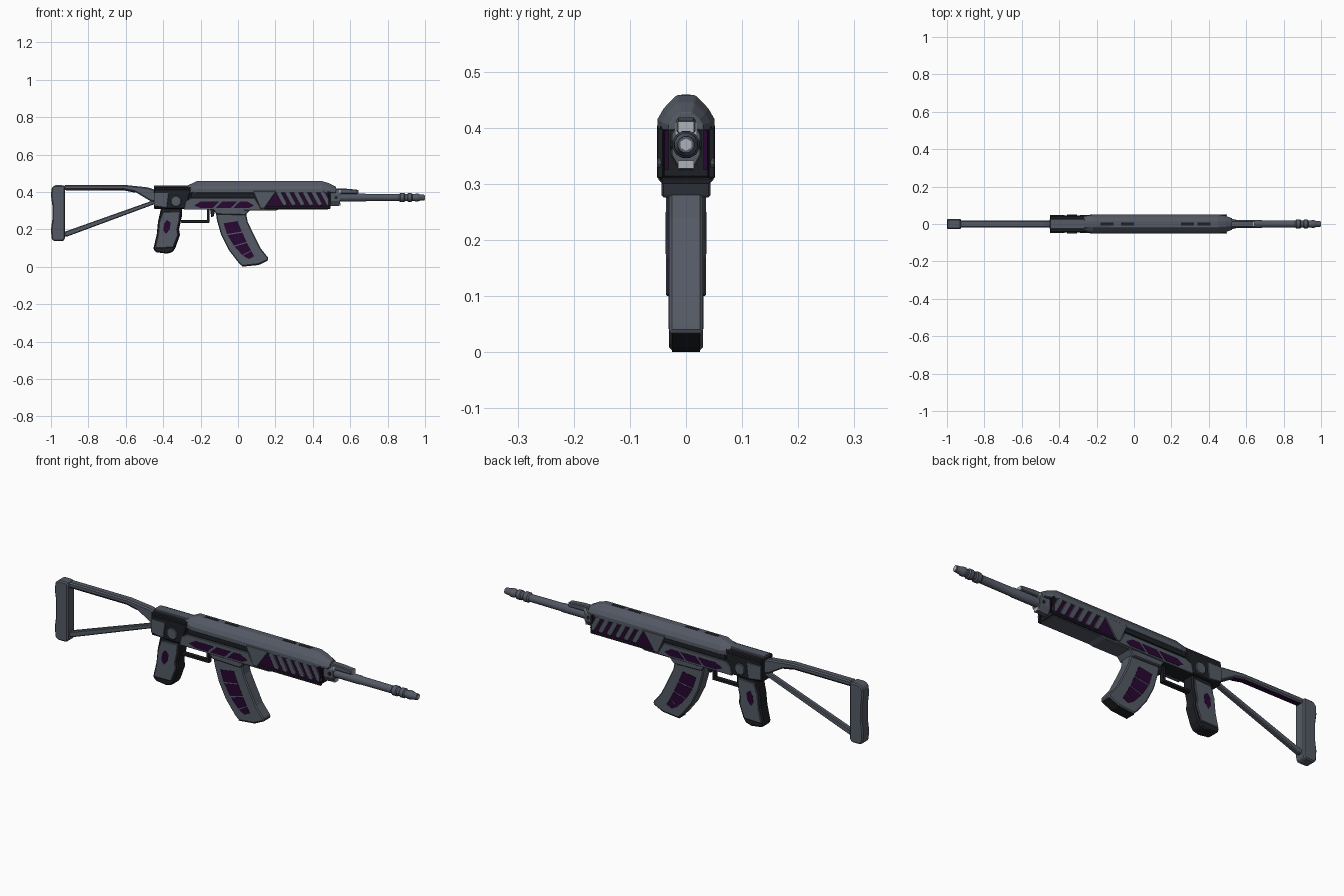
import bpy
import bmesh
import math

default_cube = bpy.data.objects.get("Cube")
if default_cube:
    bpy.data.objects.remove(default_cube, do_unlink=True)


def make_material(name, red, green, blue):
    material = bpy.data.materials.new(name)
    material.use_nodes = True
    colour = (red, green, blue, 1)
    material.diffuse_color = colour
    material.node_tree.nodes["Principled BSDF"].inputs["Base Color"].default_value = colour
    return material


GREY = make_material("slate grey", .088, .1, .128)
DARK = make_material("near black", .013, .014, .018)
PURPLE = make_material("deep purple", .021, .002, .032)
LIGHT = make_material("light steel", .42, .44, .48)


def finish(name, bm, material, bevel=0):
    bmesh.ops.recalc_face_normals(bm, faces=bm.faces)
    mesh = bpy.data.meshes.new(name)
    bm.to_mesh(mesh)
    bm.free()
    mesh.materials.append(material)
    part = bpy.data.objects.new(name, mesh)
    bpy.context.collection.objects.link(part)
    if bevel:
        modifier = part.modifiers.new("edge bevel", "BEVEL")
        modifier.width = bevel
        modifier.segments = 1
        modifier.limit_method = "ANGLE"
    return part


def add_prism(bm, outline, near, far):
    """Extrude an (x, z) outline between two y positions."""
    face = bm.faces.new([bm.verts.new((x, near, z)) for x, z in outline])
    result = bmesh.ops.extrude_face_region(bm, geom=[face])
    moved = [item for item in result["geom"] if isinstance(item, bmesh.types.BMVert)]
    bmesh.ops.translate(bm, verts=moved, vec=(0, far - near, 0))


def slab(name, outline, half_width, material, bevel=.004):
    bm = bmesh.new()
    add_prism(bm, outline, -half_width, half_width)
    return finish(name, bm, material, bevel)


def side_plates(name, outlines, inner, outer, material, bevel=0):
    """Matching plates on the left and right flanks."""
    bm = bmesh.new()
    for outline in outlines:
        for side in (-1, 1):
            add_prism(bm, outline, side * inner, side * outer)
    return finish(name, bm, material, bevel)


def box(left, right, low, high):
    return [(left, low), (right, low), (right, high), (left, high)]


def ellipse(x, z, width, height, sides):
    angles = [math.tau * (i + .5) / sides for i in range(sides)]
    return [(x + width * math.cos(a), z + height * math.sin(a)) for a in angles]


def loft(name, rings, material, bevel=0):
    """Skin a list of equally sized closed rings."""
    bm = bmesh.new()
    loops = [[bm.verts.new(point) for point in ring] for ring in rings]
    count = len(loops[0])
    for first, second in zip(loops, loops[1:]):
        for i in range(count):
            j = (i + 1) % count
            bm.faces.new((first[i], first[j], second[j], second[i]))
    bm.faces.new(loops[0])
    bm.faces.new(loops[-1])
    return finish(name, bm, material, bevel)


def lathe(name, profile, height, sides, material, stretch=1):
    rings = [[(x, y, z) for y, z in ellipse(0, height, r, r * stretch, sides)]
             for x, r in profile]
    return loft(name, rings, material)


# Receiver and handguard core
slab("receiver_core", box(-.45, .49, .31, .41), .042, DARK)
slab("rear_block", [(-.45, .32), (-.38, .31), (-.28, .31), (-.25, .415), (-.45, .415)], .046, DARK)
slab("lower_handguard", [(.03, .3), (.2, .3), (.22, .307), (.485, .307), (.485, .325), (.03, .325)],
     .046, GREY)


# Faceted top cover, tapering at both ends
def cover_ring(x, spread, low, shoulder, top):
    half = [(.051, low), (.051, shoulder), (.04, shoulder + .45 * (top - shoulder)), (.017, top)]
    right = [(x, y * spread, z) for y, z in half]
    return right + [(x, -y, z) for x, y, z in reversed(right)]


cover_shape = [(-.27, .8, .425, .434), (-.22, .98, .415, .458), (.45, 1, .415, .458),
               (.49, .85, .41, .445), (.525, .6, .405, .427)]
loft("top_cover", [cover_ring(x, spread, .395, shoulder, top)
                   for x, spread, shoulder, top in cover_shape], GREY, .002)
slab("rear_rail", box(-.45, -.25, .405, .426), .045, DARK)
slab("rail_spine", box(-.45, -.24, .42, .435), .026, GREY, .003)
for number, start in enumerate((-.18, -.07, .25, .34)):
    slab("cover_slot_%d" % number, box(start, start + .07, .455, .459), .008, DARK, 0)

# Receiver flank plates
side_plates("rear_side_plate", [[(-.45, .325), (-.38, .315), (-.37, .395), (-.45, .395)]],
            .044, .049, GREY, .002)
side_plates("selector_disc", [ellipse(-.332, .35, .03, .03, 8)], .044, .052, GREY, .003)
side_plates("lower_side_plate", [[(-.29, .305), (.125, .305), (.09, .368), (-.25, .368), (-.28, .35)]],
            .04, .049, GREY, .002)
side_plates("upper_side_strip", [box(-.25, .1, .372, .4)], .04, .047, DARK, .002)
side_plates("receiver_inlay", [
    [(-.235, .328), (-.2, .314), (-.135, .314), (-.1, .348), (-.2, .348)],
    [(-.12, .314), (-.04, .314), (-.005, .348), (-.085, .348)],
    [(-.025, .314), (.06, .314), (.085, .328), (.05, .348), (.01, .348)]],
    .045, .0505, PURPLE)

# Handguard flank with slanted bars
side_plates("handguard_wedge", [[(.08, .405), (.205, .405), (.14, .312), (.12, .312)]],
            .04, .052, GREY, .002)
side_plates("handguard_panel", [[(.14, .32), (.49, .32), (.49, .402), (.2, .402)]],
            .04, .046, PURPLE)
bars = []
for step in range(6):
    x = .203 + step * .047
    bars.append([(x, .394), (x + .01, .402), (x + .022, .402), (x + .03, .394),
                 (x + .06, .338), (x + .056, .328), (x + .042, .326), (x + .034, .332)])
side_plates("handguard_bar", bars, .044, .051, GREY, .002)
side_plates("handguard_rim", [box(.14, .492, .31, .321), box(.484, .494, .31, .4)],
            .04, .052, DARK, .002)
side_plates("handguard_front_slit", [box(.486, .4955, .325, .395)], .031, .038, PURPLE)

# Front block, gas tube and barrel
lathe("front_block", [(.48, .029), (.545, .027)], .37, 8, GREY, 1.75)
slab("gas_tube", [(.49, .39), (.64, .39), (.64, .412), (.57, .418), (.49, .418)], .017, GREY)
slab("gas_tube_cap", box(.637, .643, .392, .411), .014, LIGHT, 0)
slab("front_block_upper_face", box(.54, .548, .385, .41), .02, LIGHT, 0)
slab("front_block_lower_face", box(.54, .548, .327, .342), .014, LIGHT, 0)
side_plates("front_block_pin", [ellipse(.525, .37, .009, .009, 8)], .024, .028, DARK)
lathe("barrel", [(.48, .022), (.68, .022), (.685, .02), (.87, .019)], .37, 12, GREY)
lathe("muzzle_device", [(.86, .019), (.868, .025), (.888, .025), (.893, .02), (.905, .02),
                        (.91, .024), (.928, .024), (.933, .019), (.945, .019), (.95, .022),
                        (.965, .021), (.97, .018), (.998, .015)], .37, 12, GREY)
lathe("muzzle_tip", [(.99, .011), (1, .011)], .37, 6, LIGHT)

# Folding stock
slab("stock_butt", [(-.985, .137), (-.935, .137), (-.925, .15), (-.925, .43), (-.935, .436),
                    (-.98, .436), (-.997, .42), (-1, .38), (-.993, .33), (-.993, .25),
                    (-1, .2), (-.997, .15)], .028, GREY, .006)
slab("stock_upper_arm", [(-.93, .411), (-.61, .412), (-.55, .4), (-.47, .352), (-.44, .345),
                         (-.44, .41), (-.48, .424), (-.6, .437), (-.93, .437)], .019, GREY, .006)
slab("stock_arm_channel", [(-.92, .408), (-.61, .408), (-.55, .396), (-.55, .404), (-.61, .414),
                           (-.92, .414)], .012, PURPLE, 0)
slab("stock_lower_strut", [(-.93, .163), (-.91, .163), (-.44, .337), (-.44, .36), (-.49, .342),
                           (-.93, .186)], .012, GREY)

# Pistol grip
slab("grip_core", [(-.41, .32), (-.3, .32), (-.3, .27), (-.315, .2), (-.31, .17), (-.335, .1),
                   (-.35, .078), (-.38, .07), (-.44, .078), (-.453, .095), (-.435, .17),
                   (-.428, .24)], .03, DARK, .006)
side_plates("grip_panel", [[(-.402, .292), (-.31, .297), (-.313, .25), (-.325, .2), (-.32, .17),
                            (-.347, .102), (-.444, .1), (-.428, .17), (-.421, .24)]],
            .028, .036, GREY, .003)
side_plates("grip_inlay", [[(-.38, .25), (-.36, .235), (-.365, .2), (-.385, .175),
                            (-.4, .195), (-.395, .23)]], .034, .0368, PURPLE)

# Trigger guard and magazine catch
slab("guard_floor", box(-.305, -.153, .235, .249), .012, DARK, .002)
slab("guard_front", box(-.167, -.153, .24, .315), .012, DARK, .002)
slab("magazine_catch", [(-.15, .31), (-.12, .31), (-.13, .27), (-.143, .265)], .01, DARK, .002)

# Curved magazine and its well
slab("magazine_well", [(-.14, .315), (-.115, .28), (.04, .276), (.075, .315)], .044, GREY)
slab("magazine", [(-.12, .3), (-.113, .25), (-.09, .17), (-.05, .09), (0, .025), (.022, .003),
                  (.11, .012), (.163, .036), (.16, .05), (.12, .1), (.085, .17), (.052, .24),
                  (.04, .3)], .03, GREY, .005)
slab("magazine_floor", [(.02, 0), (.11, .009), (.16, .033), (.12, .024), (.025, .012)],
     .025, DARK, 0)
rear_edge = [(-.078, .235), (-.058, .172), (-.02, .11), (.025, .06), (.06, .04)]
front_edge = [(-.004, .247), (.022, .185), (.047, .13), (.07, .085), (.088, .055)]


def between(start, end, factor):
    return tuple(a + (b - a) * factor for a, b in zip(start, end))


windows = []
for i in range(len(rear_edge) - 1):
    rear, front = rear_edge[i:i + 2], front_edge[i:i + 2]
    windows.append([between(*rear, .05), between(*front, .05),
                    between(*front, .95), between(*rear, .95)])
side_plates("magazine_inlay", windows, .028, .0315, PURPLE)

# Crisp shading on the flat parts, smooth shading round the barrel
bpy.ops.object.select_all(action="DESELECT")
for name in ("barrel", "muzzle_device"):
    part = bpy.data.objects[name]
    part.select_set(True)
    bpy.context.view_layer.objects.active = part
bpy.ops.object.shade_smooth_by_angle(angle=math.radians(35))
